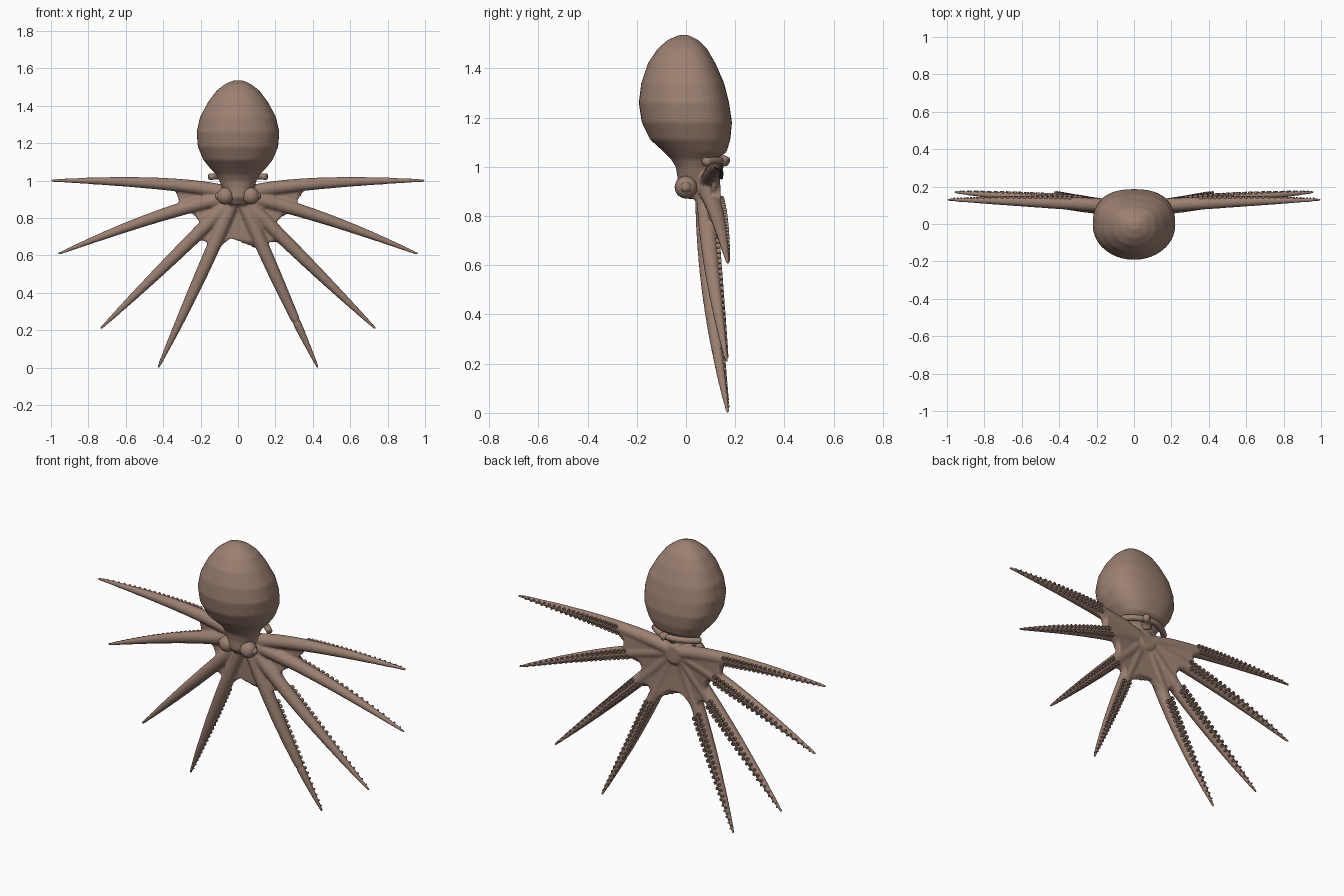
import bpy, bmesh, math
from mathutils import Vector

if "Cube" in bpy.data.objects:
    bpy.data.objects.remove(bpy.data.objects["Cube"])

skin = bpy.data.materials.new("brown_skin")
skin.use_nodes = True
skin.diffuse_color = (0.33, 0.215, 0.165, 1)
skin.node_tree.nodes["Principled BSDF"].inputs["Base Color"].default_value = skin.diffuse_color


def loft(bm, rings):
    """Closed tube through rings of equal point count."""
    rows = [[bm.verts.new(p) for p in ring] for ring in rings]
    n = len(rows[0])
    for a, b in zip(rows, rows[1:]):
        for i in range(n):
            bm.faces.new((a[i], a[(i + 1) % n], b[(i + 1) % n], b[i]))
    bm.faces.new(rows[0])
    bm.faces.new(rows[-1])


def circle(center, axis, radius, sides=16):
    axis = axis.normalized()
    u = axis.cross(Vector((0.1, 0.2, 1)) if abs(axis.z) < 0.9 else Vector((0, 1, 0))).normalized()
    v = axis.cross(u)
    angles = [2 * math.pi * i / sides for i in range(sides)]
    return [center + radius * (math.cos(a) * u + math.sin(a) * v) for a in angles]


def bezier(points, t):
    a, b, c = points
    return a * (1 - t) ** 2 + b * 2 * t * (1 - t) + c * t * t


def tangent(points, t):
    a, b, c = points
    return ((b - a) * (1 - t) + (c - b) * t).normalized()


def arm_radius(t):
    return 0.031 * (1 - t ** 2.5) + 0.007


def finish(bm, name):
    bmesh.ops.recalc_face_normals(bm, faces=bm.faces)
    mesh = bpy.data.meshes.new(name)
    bm.to_mesh(mesh)
    bm.free()
    mesh.materials.append(skin)
    mesh.shade_smooth()
    obj = bpy.data.objects.new(name, mesh)
    bpy.context.collection.objects.link(obj)
    return obj


# Arm centre lines on the left side, from the top arm to the bottom arm
left_arms = [[Vector(p) for p in arm] for arm in (
    ((0.04, 0.09, 0.93), (0.30, 0.115, 1.00), (1.00, 0.13, 1.00)),
    ((0.04, 0.08, 0.91), (0.35, 0.125, 0.86), (0.96, 0.17, 0.608)),
    ((0.04, 0.08, 0.89), (0.30, 0.09, 0.63), (0.735, 0.165, 0.208)),
    ((0.03, 0.075, 0.88), (0.20, 0.08, 0.48), (0.427, 0.17, 0.00)),
)]
right_arms = [[Vector((-p.x, p.y, p.z)) for p in arm] for arm in left_arms]

body = bmesh.new()

# Mantle and head: height, front, back, half width
sections = [
    (1.535, -0.03, 0.01, 0.025), (1.515, -0.075, 0.05, 0.07), (1.48, -0.115, 0.085, 0.115),
    (1.42, -0.155, 0.12, 0.16), (1.34, -0.182, 0.155, 0.203), (1.26, -0.192, 0.175, 0.221),
    (1.18, -0.18, 0.187, 0.215), (1.11, -0.145, 0.18, 0.185), (1.06, -0.09, 0.165, 0.145),
    (1.03, -0.06, 0.125, 0.115), (1.00, -0.042, 0.11, 0.10), (0.96, -0.035, 0.11, 0.085),
    (0.91, -0.035, 0.11, 0.07), (0.87, -0.005, 0.10, 0.05)]
rings = []
for z, front, back, half in sections:
    ring = []
    for i in range(40):
        a = 2 * math.pi * i / 40
        c, s = math.cos(a), math.sin(a)
        power = 0.72 if s > 0 else 1.0        # the back is flatter than the front
        x = half * math.copysign(abs(c) ** (0.85 if s > 0 else 1.0), c)
        y = (front + back) / 2 + (back - front) / 2 * math.copysign(abs(s) ** power, s)
        ring.append(Vector((x, y, z)))
    rings.append(ring)
loft(body, rings)

# Arms
for arm in left_arms + right_arms:
    steps = [i / 40 for i in range(41)]
    loft(body, [circle(bezier(arm, t), tangent(arm, t), arm_radius(t)) for t in steps])

# Webs: thick sheets between neighbouring arms with a scooped outer edge
pairs = [(side[i], side[i + 1], reach) for side in (left_arms, right_arms)
         for i, reach in enumerate((0.38, 0.27, 0.29))]
pairs.append((left_arms[3], right_arms[3], 0.23))
for a, b, reach in pairs:
    rings = []
    for j in range(13):
        sheet = []
        for k in range(17):
            s = k / 16
            t = j / 12 * (reach + 0.14 * (2 * s - 1) ** 4)
            sheet.append(bezier(a, t).lerp(bezier(b, t), s))
        front = [p + Vector((0, -0.006, 0)) for p in sheet]
        back = [p + Vector((0, 0.03, 0)) for p in reversed(sheet)]
        rings.append(front + back)
    loft(body, rings)

# Back pad closing the web over the mouth
pad = [Vector((0, y, 0.915)) for y in (0.07, 0.10, 0.125)]
loft(body, [circle(p, Vector((0, 1, 0)), r, 24) for p, r in zip(pad, (0.06, 0.07, 0.05))])

body_obj = finish(body, "body_and_arms")
remesh = body_obj.modifiers.new("blend", "REMESH")
remesh.mode = "VOXEL"
remesh.voxel_size = 0.007
remesh.use_smooth_shade = True
smooth = body_obj.modifiers.new("soften", "SMOOTH")
smooth.factor = 0.5
smooth.iterations = 4

# Eyes with raised pupils
for name, side in (("left", 1), ("right", -1)):
    eye = bmesh.new()
    for x, radius in ((0.068, 0.046), (0.1, 0.023)):
        ball = bmesh.ops.create_uvsphere(eye, u_segments=24, v_segments=16, radius=radius)
        bmesh.ops.translate(eye, verts=ball["verts"], vec=(side * x, 0.0, 0.917))
    finish(eye, name + "_eye")

# Collar around the back of the neck, and the siphon
collar = bmesh.new()
path = [Vector((-0.15, 0.075, 1.02)), Vector((0, 0.22, 1.03)), Vector((0.15, 0.075, 1.02))]
loft(collar, [circle(bezier(path, i / 20), tangent(path, i / 20), 0.017) for i in range(21)])
finish(collar, "neck_collar")

siphon = bmesh.new()
path = [Vector((0.0, 0.10, 1.0)), Vector((0.02, 0.13, 1.04)), Vector((0.05, 0.165, 1.02))]
radii = [0.032 - 0.012 * i / 8 for i in range(9)]
loft(siphon, [circle(bezier(path, i / 8), tangent(path, i / 8), r) for i, r in enumerate(radii)])
finish(siphon, "siphon")

# Suckers: two rows of small cups along the back of every arm
cups = bmesh.new()
cup_profile = ((0.8, -0.6), (1.0, 0.3), (0.95, 0.8), (0.6, 0.8), (0.4, 0.2))
for index, arm in enumerate(left_arms + right_arms):
    start = 0.44 if index % 4 == 0 else 0.35
    count = 21
    for i in range(count):
        for row in (-1, 1):
            t = start + (0.965 - start) * (i + 0.25 * row) / (count - 1)
            along = tangent(arm, t)
            across = along.cross(Vector((0, 1, 0))).normalized()
            out = across.cross(along).normalized()
            r = arm_radius(t)
            size = 0.34 * r + 0.001
            base = bezier(arm, t) + across * (row * 0.47 * r) + out * (0.88 * r)
            loft(cups, [circle(base + out * (h * size), out, w * size, 10) for w, h in cup_profile])
suckers = finish(cups, "suckers")

bpy.ops.object.select_all(action="DESELECT")
suckers.select_set(True)
bpy.context.view_layer.objects.active = suckers
bpy.ops.object.shade_smooth_by_angle(angle=math.radians(40))
